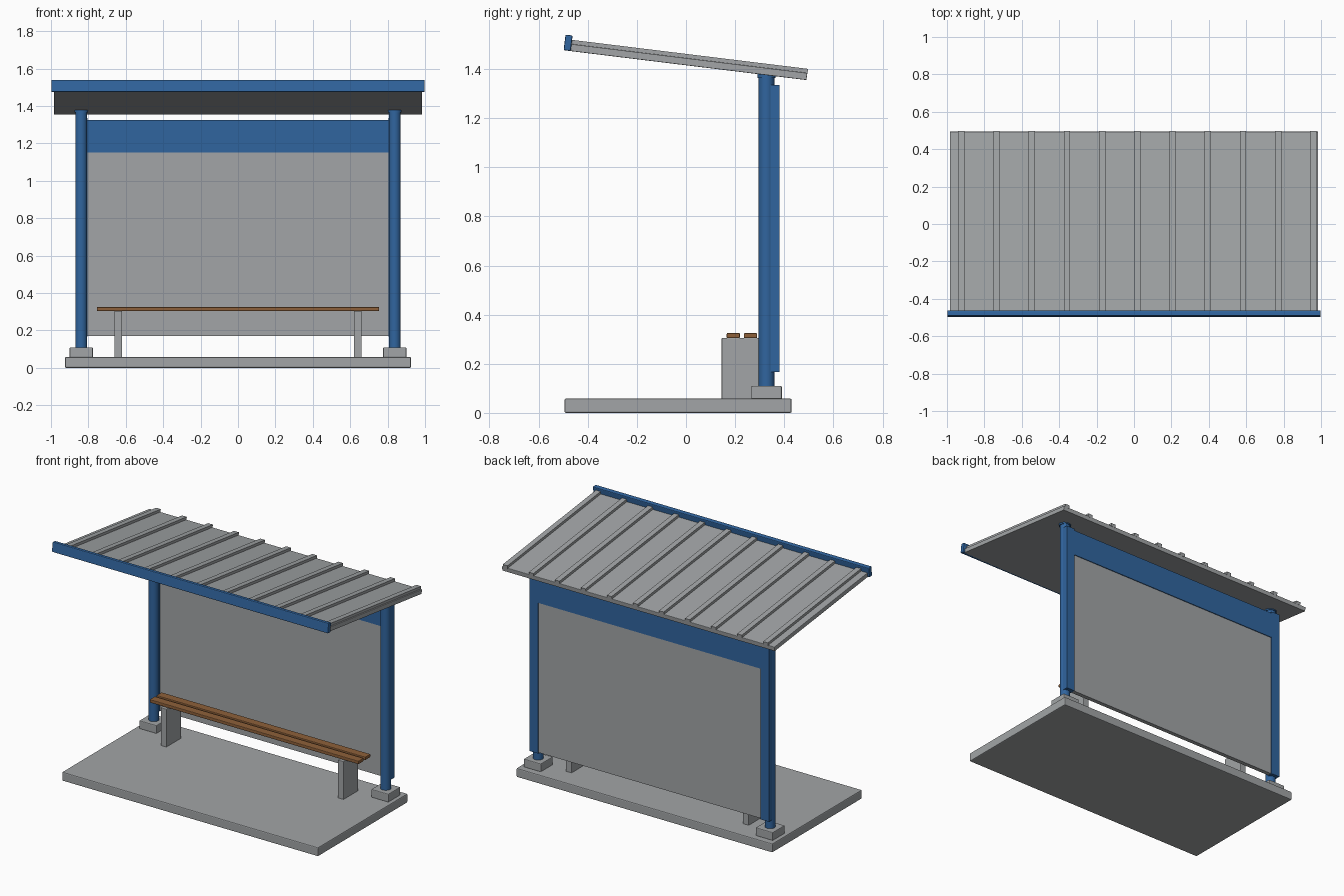
import bpy, math
from mathutils import Matrix, Vector

if "Cube" in bpy.data.objects:
    bpy.data.objects.remove(bpy.data.objects["Cube"])


def material(name, rgb):
    m = bpy.data.materials.new(name)
    m.diffuse_color = (*rgb, 1)
    m.use_nodes = True
    m.node_tree.nodes["Principled BSDF"].inputs["Base Color"].default_value = m.diffuse_color
    return m


GREY = material("light grey", (0.36, 0.375, 0.385))
BLUE = material("blue paint", (0.030, 0.130, 0.345))
WOOD = material("brown wood", (0.27, 0.118, 0.042))


def box(name, lo, hi, mat, bevel=0.0, world=None):
    """Box between two corners, optionally bevelled and moved by a matrix."""
    lo, hi = Vector(lo), Vector(hi)
    bpy.ops.mesh.primitive_cube_add(size=1)
    ob = bpy.context.object
    ob.name = name
    size = hi - lo
    ob.data.transform(Matrix.Translation((lo + hi) / 2) @ Matrix.Diagonal((*size, 1)))
    if world:
        ob.matrix_world = world
    ob.data.materials.append(mat)
    if bevel:
        mod = ob.modifiers.new("bevel", 'BEVEL')
        mod.width = bevel
        mod.segments = 2
    return ob


def cylinder(name, x, y, z0, z1, r, mat):
    bpy.ops.mesh.primitive_cylinder_add(vertices=32, radius=r, depth=z1 - z0,
                                        location=(x, y, (z0 + z1) / 2))
    ob = bpy.context.object
    ob.name = name
    ob.data.materials.append(mat)
    bpy.ops.object.shade_smooth_by_angle(angle=math.radians(40))
    return ob


# Ground slab
box("base_slab", (-0.925, -0.495, 0), (0.925, 0.43, 0.058), GREY, 0.006)

# Footings, posts, panel side rails and bench legs, both sides
for side, s in (("left", -1), ("right", 1)):
    px = s * 0.838
    box(side + "_footing", (px - 0.062, 0.266, 0.055), (px + 0.062, 0.39, 0.11), GREY, 0.005)
    cylinder(side + "_post", px, 0.328, 0.10, 1.385, 0.032, BLUE)
    cylinder(side + "_post_cap", px, 0.328, 1.364, 1.38, 0.037, BLUE)
    xs = sorted((s * 0.804, s * 0.866))
    box(side + "_panel_rail", (xs[0], 0.34, 0.167), (xs[1], 0.38, 1.335), BLUE)
    lx = s * 0.64
    box(side + "_bench_leg", (lx - 0.021, 0.145, 0.055), (lx + 0.021, 0.297, 0.305), GREY, 0.003)

# Back wall
box("back_panel", (-0.81, 0.345, 0.17), (0.81, 0.373, 1.16), GREY)
box("top_rail", (-0.81, 0.342, 1.15), (0.81, 0.378, 1.325), BLUE)

# Bench seat slats
for i, y in enumerate((0.1925, 0.2625)):
    box(f"seat_slat_{i + 1}", (-0.755, y - 0.027, 0.304), (0.755, y + 0.027, 0.325), WOOD, 0.004)

# Sloped roof: local origin at the middle of the underside
tilt = Matrix.Translation((0, 0.002, 1.415)) @ Matrix.Rotation(math.radians(-7), 4, 'X')
box("roof_sheet", (-0.985, -0.492, 0), (0.985, 0.492, 0.029), GREY, 0.003, tilt)
for i in range(11):
    x = -0.923 + i * 0.1882
    box(f"roof_rib_{i + 1}", (x - 0.017, -0.485, 0.024), (x + 0.017, 0.493, 0.046), GREY, 0, tilt)

# Front fascia
box("front_fascia", (-0.998, -0.504, 0.0), (0.998, -0.475, 0.064), BLUE, 0.005, tilt)
